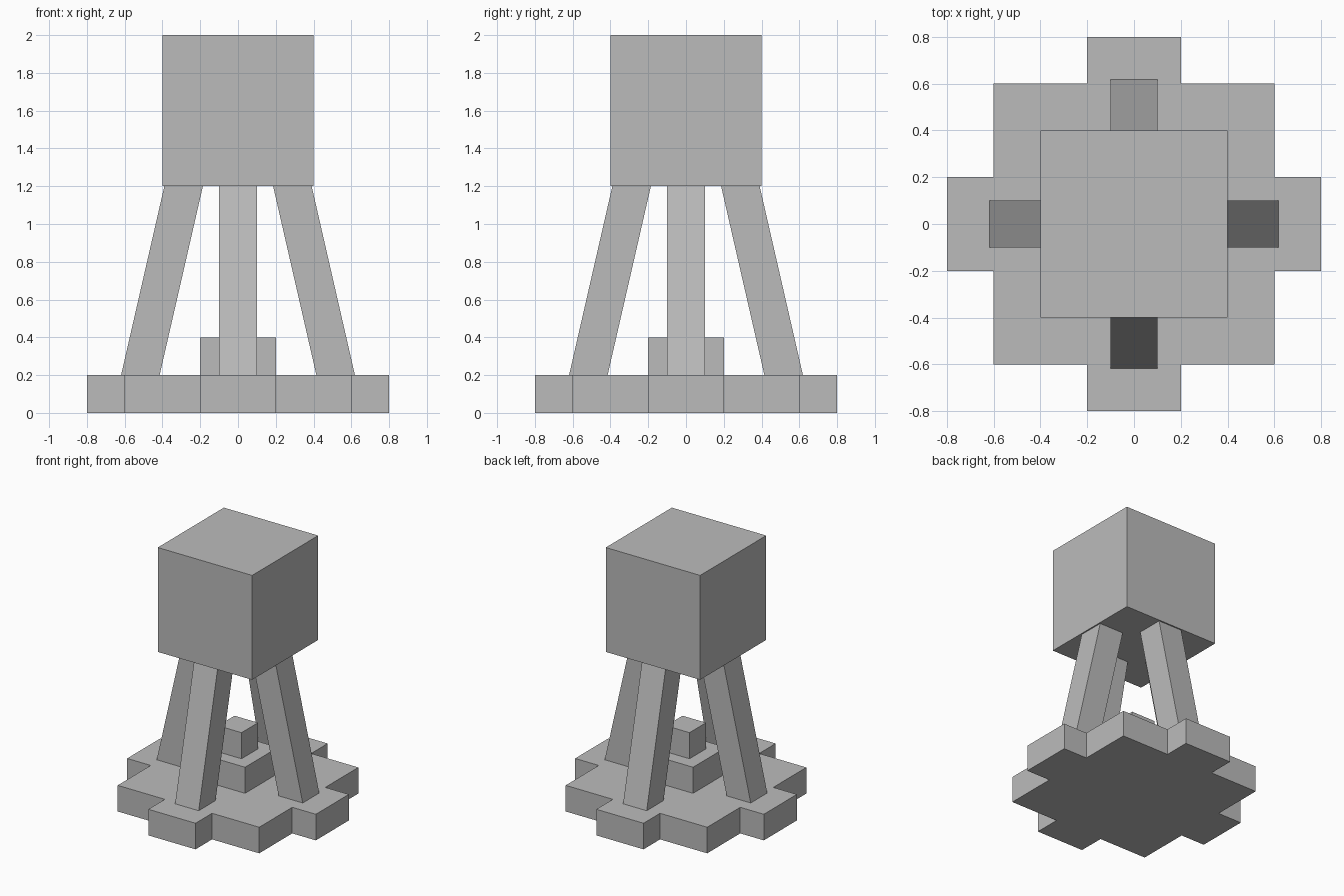
import bpy
import bmesh
from math import pi
from mathutils import Matrix, Vector

cube = bpy.data.objects.get("Cube")
if cube:
    bpy.data.objects.remove(cube, do_unlink=True)

# Single flat grey
grey = bpy.data.materials.new("plain_grey")
grey.use_nodes = True
colour = (0.5, 0.5, 0.5, 1)
grey.diffuse_color = colour
grey.node_tree.nodes["Principled BSDF"].inputs["Base Color"].default_value = colour


def extrude_profile(name, points, z0, z1, shift=(0, 0), turn=0):
    """Prism from a floor outline; shift slides the top outline sideways."""
    bm = bmesh.new()
    base = bm.faces.new([bm.verts.new((x, y, z0)) for x, y in points])
    result = bmesh.ops.extrude_face_region(bm, geom=[base], use_keep_orig=True)
    top = [v for v in result["geom"] if isinstance(v, bmesh.types.BMVert)]
    bmesh.ops.translate(bm, verts=top, vec=Vector((*shift, z1 - z0)))
    bmesh.ops.recalc_face_normals(bm, faces=bm.faces)
    bm.transform(Matrix.Rotation(turn, 4, "Z"))
    mesh = bpy.data.meshes.new(name)
    bm.to_mesh(mesh)
    bm.free()
    mesh.materials.append(grey)
    obj = bpy.data.objects.new(name, mesh)
    bpy.context.collection.objects.link(obj)
    return obj


def rectangle(cx, half_x, half_y):
    return [(cx - half_x, -half_y), (cx + half_x, -half_y),
            (cx + half_x, half_y), (cx - half_x, half_y)]


# Plinth: a square slab with a tab on each side, one outline quarter repeated
quarter = [(0.6, -0.6), (0.6, -0.2), (0.8, -0.2), (0.8, 0.2), (0.6, 0.2)]
outline = []
for i in range(4):
    spin = Matrix.Rotation(i * pi / 2, 2)
    outline += [tuple(spin @ Vector(p)) for p in quarter]
extrude_profile("plinth", outline, 0, 0.2)

# Stepped pedestal in the middle
extrude_profile("pedestal_step", rectangle(0, 0.2, 0.2), 0.2, 0.4)
extrude_profile("pedestal_block", rectangle(0, 0.1, 0.1), 0.4, 0.6)

# Four legs leaning inward
for i, side in enumerate(("left", "back", "right", "front")):
    extrude_profile(side + "_leg", rectangle(0.517, 0.102, 0.1), 0.2, 1.2,
                    shift=(-0.229, 0), turn=i * pi / 2)

# Large cube on top
extrude_profile("top_block", rectangle(0, 0.4, 0.4), 1.2, 2.0)
